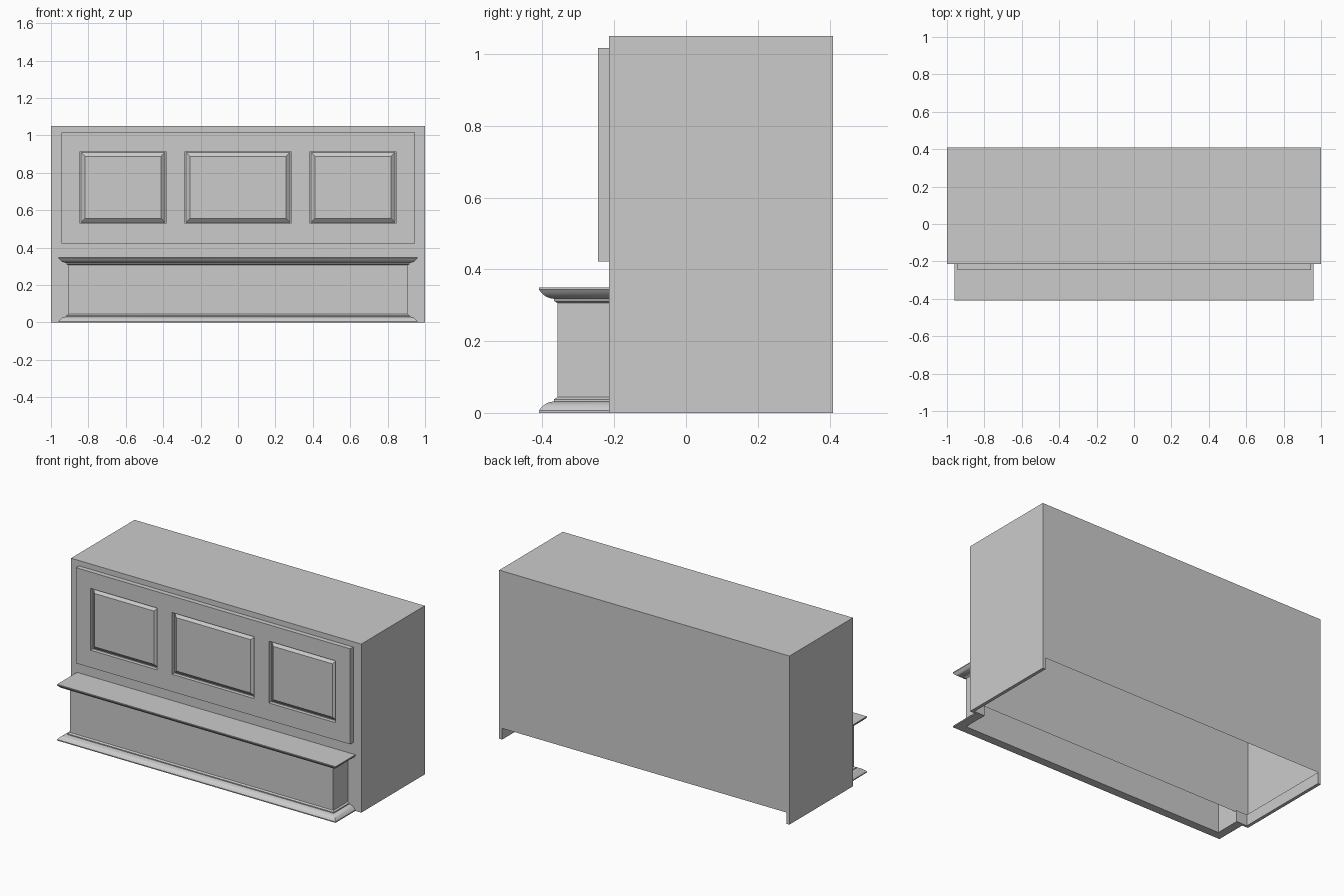
import bpy, bmesh
from mathutils import Vector

cube = bpy.data.objects.get("Cube")
if cube:
    bpy.data.objects.remove(cube, do_unlink=True)

# Single plain grey
grey = bpy.data.materials.new("plain_grey")
grey.use_nodes = True
grey.diffuse_color = (0.6, 0.6, 0.6, 1)
grey.node_tree.nodes["Principled BSDF"].inputs["Base Color"].default_value = (0.6, 0.6, 0.6, 1)

FRONT, BACK, TOP = -0.215, 0.41, 1.05
LEG = 0.07          # height of the open kick space
HALF = 0.907        # half width of the plinth
FACE = -0.358       # front of the plinth


def finish(bm, name, smooth=False):
    mesh = bpy.data.meshes.new(name)
    bm.to_mesh(mesh)
    bm.free()
    mesh.materials.append(grey)
    obj = bpy.data.objects.new(name, mesh)
    bpy.context.collection.objects.link(obj)
    if smooth:
        bpy.ops.object.select_all(action="DESELECT")
        obj.select_set(True)
        bpy.context.view_layer.objects.active = obj
        bpy.ops.object.shade_smooth_by_angle(angle=0.6)
    return obj


def box(name, lo, hi, open_bottom=False):
    bm = bmesh.new()
    bmesh.ops.create_cube(bm, size=1)
    lo, hi = Vector(lo), Vector(hi)
    for v in bm.verts:
        v.co = [(a + b) / 2 + c * (b - a) for a, b, c in zip(lo, hi, v.co)]
    if open_bottom:
        down = [f for f in bm.faces if f.normal.z < -0.5]
        bmesh.ops.delete(bm, geom=down, context="FACES_ONLY")
    return finish(bm, name)


def wrap(name, profile, cap=False, smooth=False):
    """Run an (outset, height) profile round the two ends and front of the plinth."""
    bm = bmesh.new()
    rows = []
    for out, z in profile:
        x, y = HALF + out, FACE - out
        path = ((-x, FRONT), (-x, y), (x, y), (x, FRONT))
        rows.append([bm.verts.new((px, py, z)) for px, py in path])
    for low, high in zip(rows, rows[1:]):
        for i in range(3):
            bm.faces.new((low[i], low[i + 1], high[i + 1], high[i]))
    if cap:
        bm.faces.new(rows[-1])
    return finish(bm, name, smooth)


# Hollow case, open underneath, standing on side boards with short front returns
box("case", (-1, FRONT, LEG), (1, BACK, TOP), open_bottom=True)
for side, name in ((-1, "right"), (1, "left")):
    xs = sorted((side * 0.98, side))
    box(name + "_side_foot", (xs[0], FRONT, 0), (xs[1], BACK, LEG))
    xs = sorted((side * HALF, side * 0.98))
    box(name + "_front_foot", (xs[0], FRONT, 0), (xs[1], FRONT + 0.015, LEG))

# Plinth with a base moulding and a matching ledge moulding
LEDGE = 0.35
wrap("plinth_panel", [(0, 0), (0, LEDGE - 0.03)])
curve = [(0.052, 0), (0.052, 0.006), (0.047, 0.013), (0.04, 0.02), (0.032, 0.026),
         (0.022, 0.03), (0.01, 0.032), (0.01, 0.038), (0, 0.044)]
wrap("base_moulding", [(0, 0)] + curve, smooth=True)
wrap("ledge_moulding", [(o, LEDGE - z) for o, z in reversed(curve)], cap=True, smooth=True)

# Front board with three sunken, raised-field panels
bm = bmesh.new()
xs = (-0.945, -0.845, -0.385, -0.283, 0.283, 0.385, 0.845, 0.945)
zs = (0.422, 0.53, 0.915, 1.017)
face_y = -0.245
grid = [[bm.verts.new((x, face_y, z)) for x in xs] for z in zs]
fields = []
for r in range(len(zs) - 1):
    for c in range(len(xs) - 1):
        f = bm.faces.new((grid[r][c], grid[r][c + 1], grid[r + 1][c + 1], grid[r + 1][c]))
        if r == 1 and c % 2 == 1:
            fields.append(f)

# Outer edges of the board run back to the case
rim = [e for e in bm.edges if e.is_boundary]
new = bmesh.ops.extrude_edge_only(bm, edges=rim)["geom"]
for v in new:
    if isinstance(v, bmesh.types.BMVert):
        v.co.y = FRONT
bm.normal_update()

# Each panel: straight wall, narrow groove, then a bevel up to the field
for f in fields:
    bmesh.ops.inset_individual(bm, faces=[f], thickness=0.0005, depth=-0.022)
    bmesh.ops.inset_individual(bm, faces=[f], thickness=0.007, depth=0)
    bmesh.ops.inset_individual(bm, faces=[f], thickness=0.03, depth=0.018)
bmesh.ops.recalc_face_normals(bm, faces=bm.faces)
finish(bm, "front_board")
